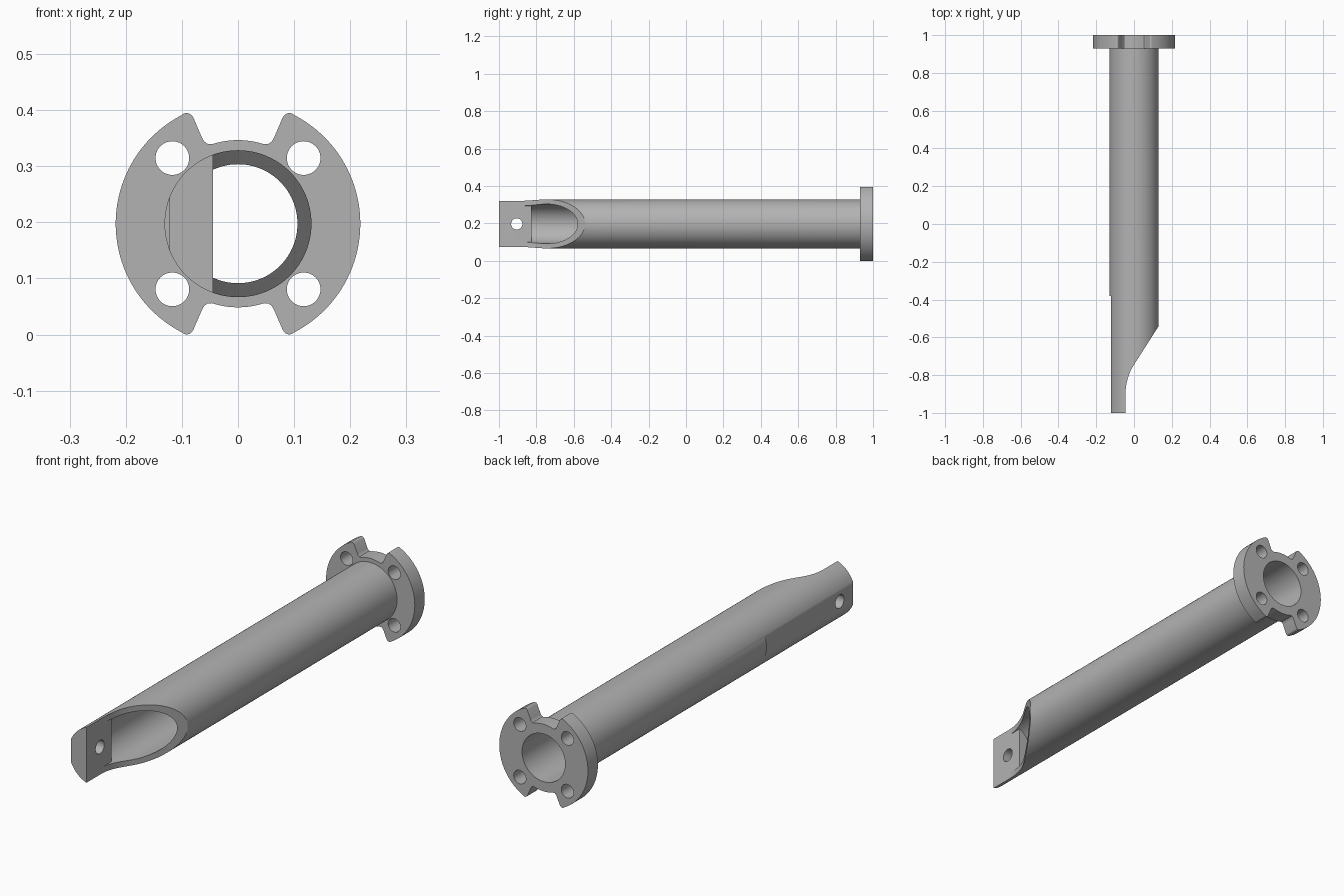
import bpy, bmesh
from math import sin, cos, radians, pi

cube = bpy.data.objects.get("Cube")
if cube:
    bpy.data.objects.remove(cube, do_unlink=True)

CZ = 0.1975               # height of the tube axis
R_OUT, R_IN = 0.131, 0.106
PLUG_X = -0.045           # flat face of the solid tip

grey = bpy.data.materials.new("plain grey")
grey.use_nodes = True
colour = (0.45, 0.45, 0.45, 1)
grey.diffuse_color = colour
grey.node_tree.nodes["Principled BSDF"].inputs["Base Color"].default_value = colour


def arc(r, start, end, n, cx=0, cy=0):
    angles = [radians(start + (end - start) * i / n) for i in range(n + 1)]
    return [(cx + r * cos(a), cy + r * sin(a)) for a in angles]


def circle(r, cx=0, cy=0, n=96):
    return arc(r, 0, 360, n, cx, cy)[:-1]


def prism(name, outline, axis, lo, hi):
    """Extrude a closed outline along one axis."""
    place = {"x": lambda u, v, t: (t, u, v + CZ),
             "y": lambda u, v, t: (u, t, v + CZ),
             "z": lambda u, v, t: (u, v, t)}[axis]
    bm = bmesh.new()
    a = [bm.verts.new(place(u, v, lo)) for u, v in outline]
    b = [bm.verts.new(place(u, v, hi)) for u, v in outline]
    bm.faces.new(a)
    bm.faces.new(b)
    for i in range(len(a)):
        j = (i + 1) % len(a)
        bm.faces.new((a[i], a[j], b[j], b[i]))
    bmesh.ops.recalc_face_normals(bm, faces=bm.faces)
    mesh = bpy.data.meshes.new(name)
    bm.to_mesh(mesh)
    bm.free()
    mesh.materials.append(grey)
    obj = bpy.data.objects.new(name, mesh)
    bpy.context.collection.objects.link(obj)
    return obj


def cut(target, cutter):
    bpy.context.view_layer.objects.active = target
    mod = target.modifiers.new("cut", "BOOLEAN")
    mod.operation = "DIFFERENCE"
    mod.solver = "EXACT"
    mod.object = cutter
    bpy.ops.object.modifier_apply(modifier=mod.name)
    bpy.data.objects.remove(cutter, do_unlink=True)


def smooth(obj):
    bpy.ops.object.select_all(action="DESELECT")
    obj.select_set(True)
    bpy.context.view_layer.objects.active = obj
    bpy.ops.object.shade_smooth_by_angle(angle=radians(25))


# Tube, bored from the back up to the solid tip
tube = prism("tube", circle(R_OUT), "y", -1, 0.93)
cut(tube, prism("bore", circle(R_IN), "y", -0.825, 1.1))

# Scooped side cut: straight tip, tangent arc, slanted run-out
BEND, SLOPE = 0.29, 32.6
scoop = [(PLUG_X, -1.1)]
scoop += arc(BEND, 180, 180 - SLOPE, 14, PLUG_X + BEND, -0.9)
run = 0.3
end_x, end_y = scoop[-1]
scoop += [(end_x + run * sin(radians(SLOPE)), end_y + run * cos(radians(SLOPE))),
          (0.4, end_y + run * cos(radians(SLOPE))), (0.4, -1.1)]
cut(tube, prism("scoop", scoop, "z", -0.2, 0.6))

# Keep the tip face flat inside the bore where the scoop starts to rise
half = 180 * 0.6396  # chord angle of the tip face in the bore
cut(tube, prism("tip_recess", arc(R_IN, -half, half, 64), "y", -0.9, -0.82))

# Long flat on the outer wall, and the cross hole in the tip
flat = [(-0.3, -1.1), (-0.122, -1.1), (-0.122, -0.38), (-0.3, -0.38)]
cut(tube, prism("flat", flat, "z", -0.2, 0.6))
cut(tube, prism("cross_hole", circle(0.03, -0.905, 0, 48), "x", -0.3, 0.2))
smooth(tube)

# Flange outline: one quarter, mirrored twice
quarter = arc(0.218, 0, 62.5, 28)
quarter += [(0.096, 0.1965), (0.091, 0.1975), (0.085, 0.1955), (0.08, 0.19),
            (0.064, 0.153), (0.060, 0.1465), (0.054, 0.142)]
quarter += arc(0.149, 72, 90, 8)
upper = quarter + [(-x, z) for x, z in reversed(quarter[:-1])]
outline = upper + [(x, -z) for x, z in reversed(upper[1:-1])]
flange = prism("flange", outline, "y", 0.93, 1)
cut(flange, prism("flange_bore", circle(R_IN), "y", 0.8, 1.1))
for sx in (-1, 1):
    for sz in (-1, 1):
        cut(flange, prism("bolt_hole", circle(0.03, sx * 0.117, sz * 0.117, 48),
                          "y", 0.8, 1.1))
smooth(flange)
